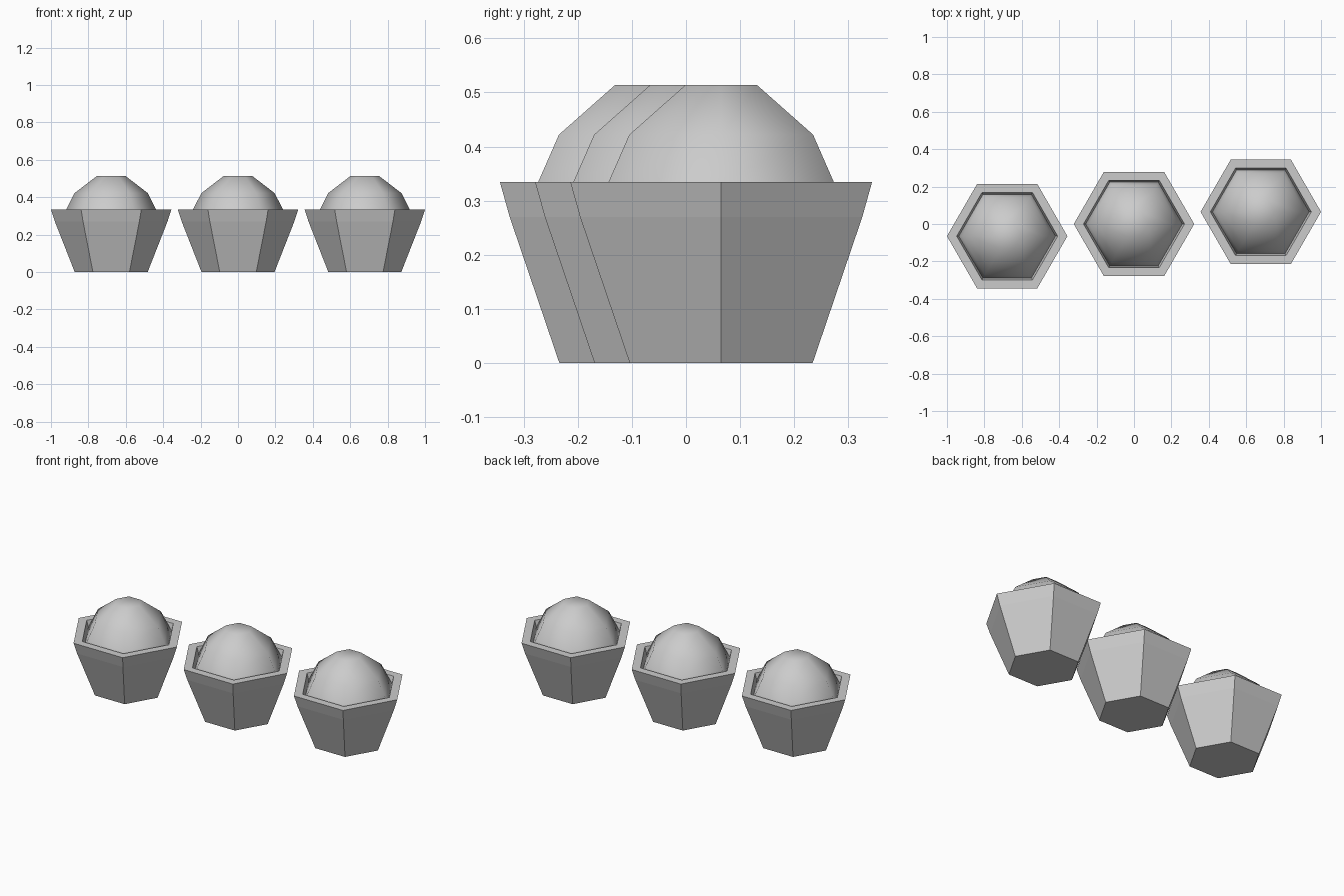
import bpy
import bmesh
import math

cube = bpy.data.objects.get("Cube")
if cube:
    bpy.data.objects.remove(cube, do_unlink=True)

SIDES = 6
GREY = (0.6, 0.6, 0.6, 1.0)

mat = bpy.data.materials.new("plain_grey")
mat.use_nodes = True
mat.diffuse_color = GREY
mat.node_tree.nodes["Principled BSDF"].inputs["Base Color"].default_value = GREY


def hex_lathe(name, profile, smooth):
    """Six-sided mesh from (radius, z) rings, capped at both ends."""
    bm = bmesh.new()
    rings = []
    for r, z in profile:
        angles = [math.tau * i / SIDES for i in range(SIDES)]
        rings.append([bm.verts.new((r * math.cos(a), r * math.sin(a), z)) for a in angles])
    for low, high in zip(rings, rings[1:]):
        for i in range(SIDES):
            j = (i + 1) % SIDES
            bm.faces.new((low[i], low[j], high[j], high[i]))
    bm.faces.new(list(reversed(rings[0])))
    bm.faces.new(rings[-1])
    bmesh.ops.recalc_face_normals(bm, faces=bm.faces[:])
    for f in bm.faces:
        f.smooth = smooth
    mesh = bpy.data.meshes.new(name)
    bm.to_mesh(mesh)
    bm.free()
    mesh.materials.append(mat)
    return mesh


# Flared pot: outer wall, flat rim, inner wall and floor
pot = hex_lathe("pot", [(0.195, 0), (0.301, 0.27), (0.322, 0.335),
                        (0.27, 0.335), (0.245, 0.25)], False)
# Rounded bush sitting inside the rim
bush = hex_lathe("bush", [(0.255, 0.25), (0.264, 0.285), (0.24, 0.335),
                          (0.196, 0.422), (0.076, 0.514)], True)

# Three potted bushes in a slanted row
for place, k in (("right", -1), ("middle", 0), ("left", 1)):
    for mesh in (pot, bush):
        obj = bpy.data.objects.new(f"{place}_{mesh.name}", mesh)
        obj.location = (0.678 * k, 0.065 * k, 0)
        bpy.context.collection.objects.link(obj)
